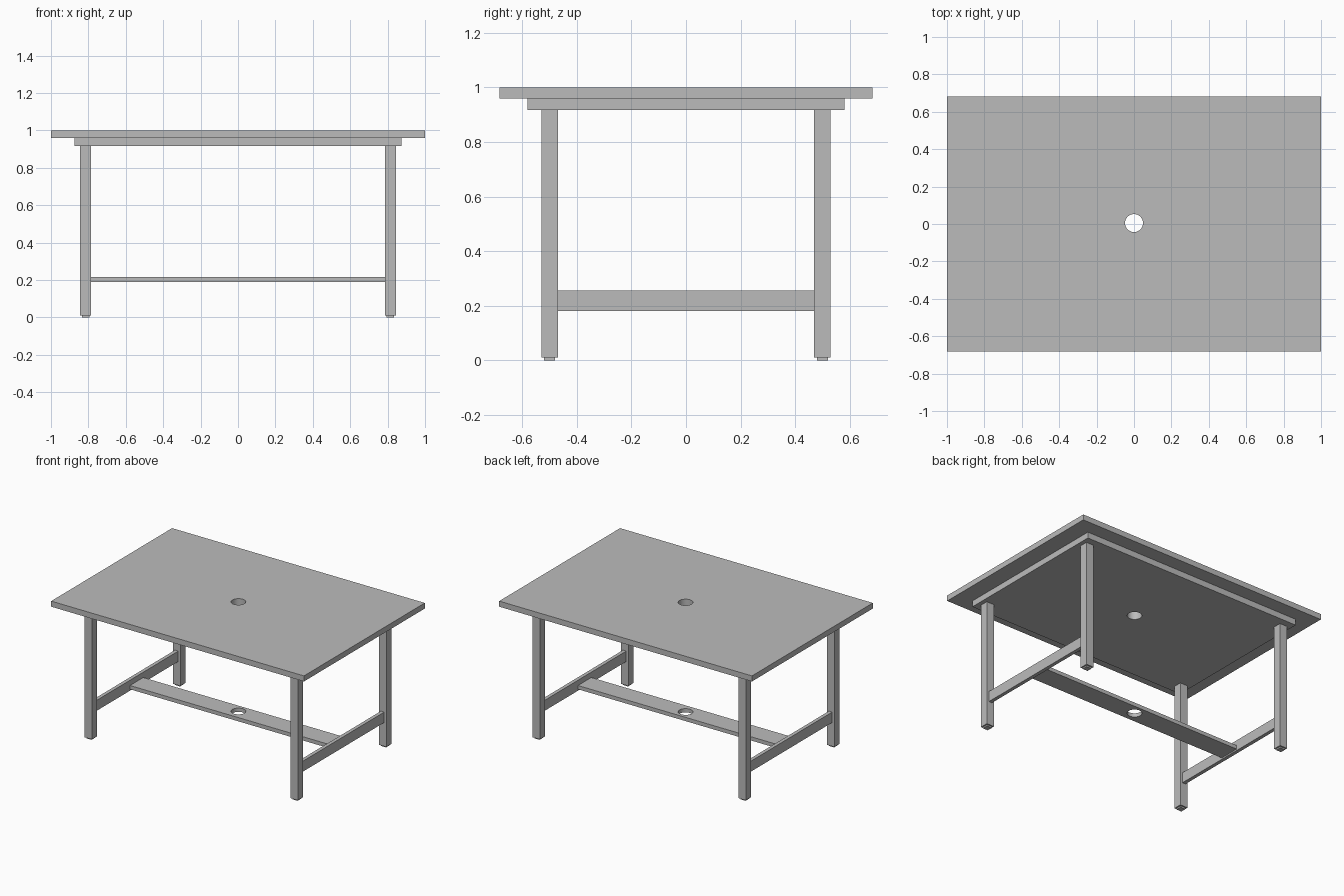
import bpy
import bmesh
from math import radians
from mathutils import Matrix, Vector

default = bpy.data.objects.get("Cube")
if default:
    bpy.data.objects.remove(default, do_unlink=True)

# Single flat colour
grey = bpy.data.materials.new("plain grey")
grey.use_nodes = True
grey.diffuse_color = (0.5, 0.5, 0.5, 1)
grey.node_tree.nodes["Principled BSDF"].inputs["Base Color"].default_value = grey.diffuse_color

HOLE_RADIUS, HOLE_Y = 0.048, 0.005


def finish(name, bm):
    bmesh.ops.recalc_face_normals(bm, faces=bm.faces)
    mesh = bpy.data.meshes.new(name)
    bm.to_mesh(mesh)
    bm.free()
    mesh.materials.append(grey)
    obj = bpy.data.objects.new(name, mesh)
    bpy.context.collection.objects.link(obj)
    return obj


def box(name, x, y, z):
    """Box from (low, high) pairs on each axis."""
    bm = bmesh.new()
    low, high = (Vector(c) for c in zip(x, y, z))
    size = Matrix.Diagonal((high - low).to_4d())
    bmesh.ops.create_cube(bm, size=1, matrix=Matrix.Translation((low + high) / 2) @ size)
    return finish(name, bm)


def holed_board(name, half_x, half_y, bottom, top):
    """Flat board with a round hole through the middle."""
    bm = bmesh.new()
    corners = [bm.verts.new((sx * half_x, sy * half_y, bottom))
               for sx, sy in ((-1, -1), (1, -1), (1, 1), (-1, 1))]
    for i, corner in enumerate(corners):
        bm.edges.new((corner, corners[(i + 1) % 4]))
    bmesh.ops.create_circle(bm, segments=48, radius=HOLE_RADIUS,
                            matrix=Matrix.Translation((0, HOLE_Y, bottom)))
    bmesh.ops.triangle_fill(bm, edges=bm.edges[:], use_beauty=True, normal=(0, 0, 1))
    extruded = bmesh.ops.extrude_face_region(bm, geom=bm.faces[:], use_keep_orig=True)
    moved = [g for g in extruded["geom"] if isinstance(g, bmesh.types.BMVert)]
    bmesh.ops.translate(bm, verts=moved, vec=(0, 0, top - bottom))
    obj = finish(name, bm)
    # Smooth hole wall, sharp rims
    bpy.ops.object.select_all(action="DESELECT")
    obj.select_set(True)
    bpy.context.view_layer.objects.active = obj
    bpy.ops.object.shade_smooth_by_angle(angle=radians(30))


# Top, its supporting board and the long stretcher share the hole
holed_board("tabletop", 1.0, 0.683, 0.96, 1.0)
holed_board("under_board", 0.875, 0.58, 0.917, 0.96)
holed_board("long_stretcher", 0.802, 0.075, 0.19, 0.217)


def around(centre, half):
    return centre - half, centre + half


LEG_X, LEG_Y, LEG_HALF = 0.815, 0.5, 0.03
for side, sx in (("left", 1), ("right", -1)):
    # Legs with small square feet
    for end, sy in (("front", -1), ("back", 1)):
        x, y = sx * LEG_X, sy * LEG_Y
        box(f"{end}_{side}_leg", around(x, LEG_HALF), around(y, LEG_HALF), (0.01, 0.917))
        box(f"{end}_{side}_foot", around(x, 0.02), around(y, 0.02), (0, 0.01))
    # Rail between the two legs of this end
    inner = LEG_Y - LEG_HALF
    box(f"{side}_side_rail", around(sx * LEG_X, 0.013), (-inner, inner), (0.18, 0.255))
